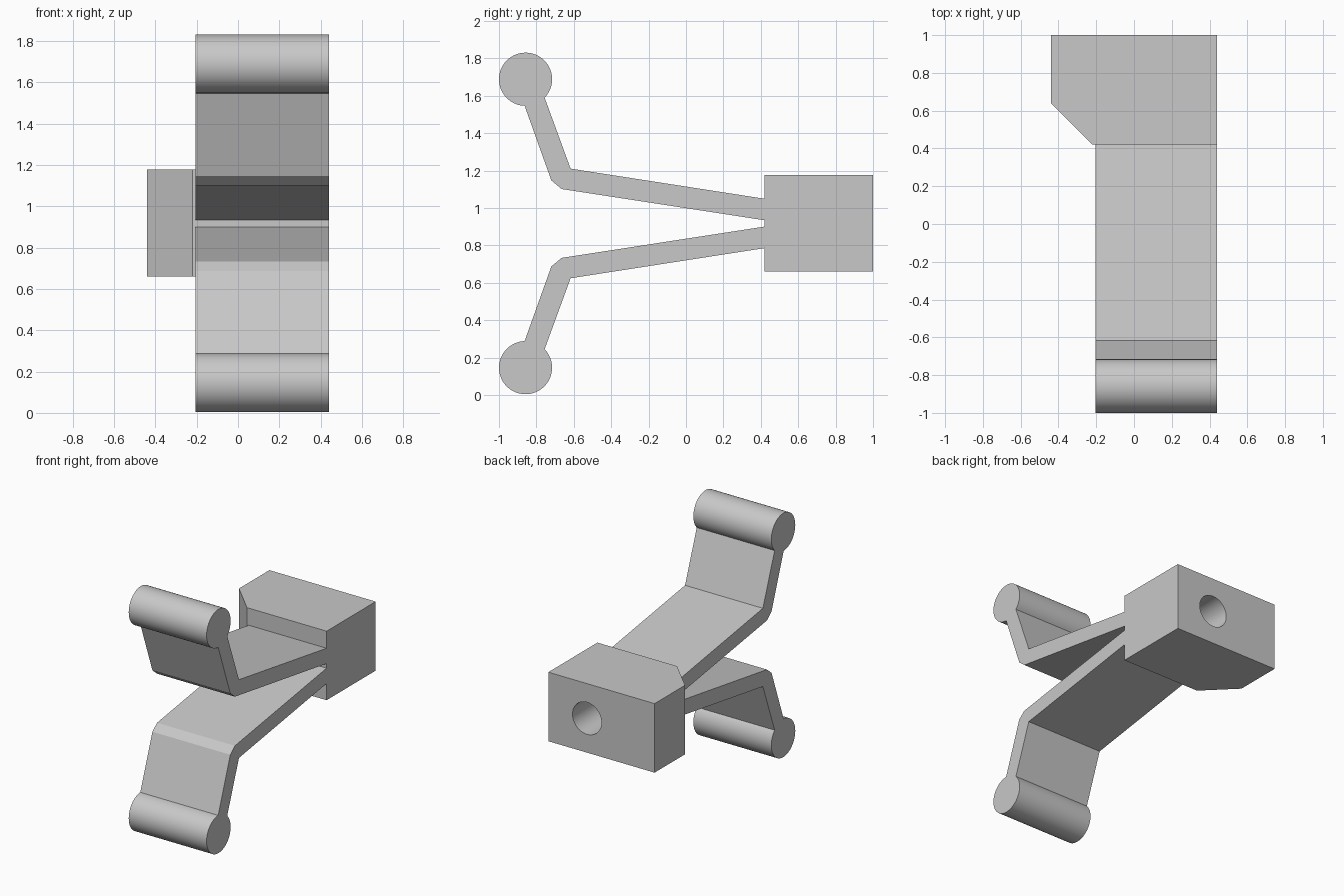
import bpy
import bmesh
from math import radians, cos, sin
from mathutils import Vector

default = bpy.data.objects.get("Cube")
if default:
    bpy.data.objects.remove(default, do_unlink=True)

# Single plain grey
grey = bpy.data.materials.new("light grey")
grey.use_nodes = True
colour = (0.58, 0.58, 0.58, 1)
grey.diffuse_color = colour
grey.node_tree.nodes["Principled BSDF"].inputs["Base Color"].default_value = colour

MID_Z = 0.917          # plane between the two arms
LEFT, RIGHT = 0.44, -0.205


def extrude_outline(name, points, offset):
    """Solid made by sweeping a closed outline along an offset."""
    bm = bmesh.new()
    face = bm.faces.new([bm.verts.new(p) for p in points])
    swept = bmesh.ops.extrude_face_region(bm, geom=[face], use_keep_orig=True)
    verts = [v for v in swept["geom"] if isinstance(v, bmesh.types.BMVert)]
    bmesh.ops.translate(bm, vec=Vector(offset), verts=verts)
    bmesh.ops.recalc_face_normals(bm, faces=bm.faces)
    mesh = bpy.data.meshes.new(name)
    bm.to_mesh(mesh)
    bm.free()
    mesh.materials.append(grey)
    obj = bpy.data.objects.new(name, mesh)
    bpy.context.collection.objects.link(obj)
    return obj


def smooth(obj):
    bpy.ops.object.select_all(action="DESELECT")
    obj.select_set(True)
    bpy.context.view_layer.objects.active = obj
    bpy.ops.object.shade_smooth_by_angle(angle=radians(20))


# Bent arm ending in a round bar, profile in y and height above the mid plane
def arm(name, side):
    radius, cy, cz = 0.142, -0.858, 0.771
    profile = [(-0.72, 0.23), (-0.665, 0.184), (0.42, 0.017),
               (0.42, 0.132), (-0.617, 0.293)]
    steps = 64
    for i in range(steps + 1):
        a = radians(-44 + 312 * i / steps)
        profile.append((cy + radius * cos(a), cz + radius * sin(a)))
    points = [(RIGHT, y, MID_Z + side * z) for y, z in profile]
    smooth(extrude_outline(name, points, (LEFT - RIGHT, 0, 0)))


arm("upper_arm", 1)
arm("lower_arm", -1)

# Mounting block with one clipped corner
plan = [(LEFT, 0.42), (LEFT, 1), (-0.44, 1), (-0.44, 0.64), (-0.22, 0.42)]
block = extrude_outline("mounting_block", [(x, y, 0.66) for x, y in plan], (0, 0, 0.517))

# Blind round hole in the back of the block
bpy.ops.mesh.primitive_cylinder_add(vertices=64, radius=0.12, depth=0.8,
                                    location=(0.12, 1, MID_Z),
                                    rotation=(radians(90), 0, 0))
cutter = bpy.context.object
cutter.name = "hole_cutter"
cutter.hide_render = True
cutter.data.materials.append(grey)
cut = block.modifiers.new("hole", "BOOLEAN")
cut.operation = "DIFFERENCE"
cut.solver = "EXACT"
cut.object = cutter
bpy.context.view_layer.objects.active = block
bpy.ops.object.modifier_apply(modifier=cut.name)
bpy.data.objects.remove(cutter, do_unlink=True)
smooth(block)
